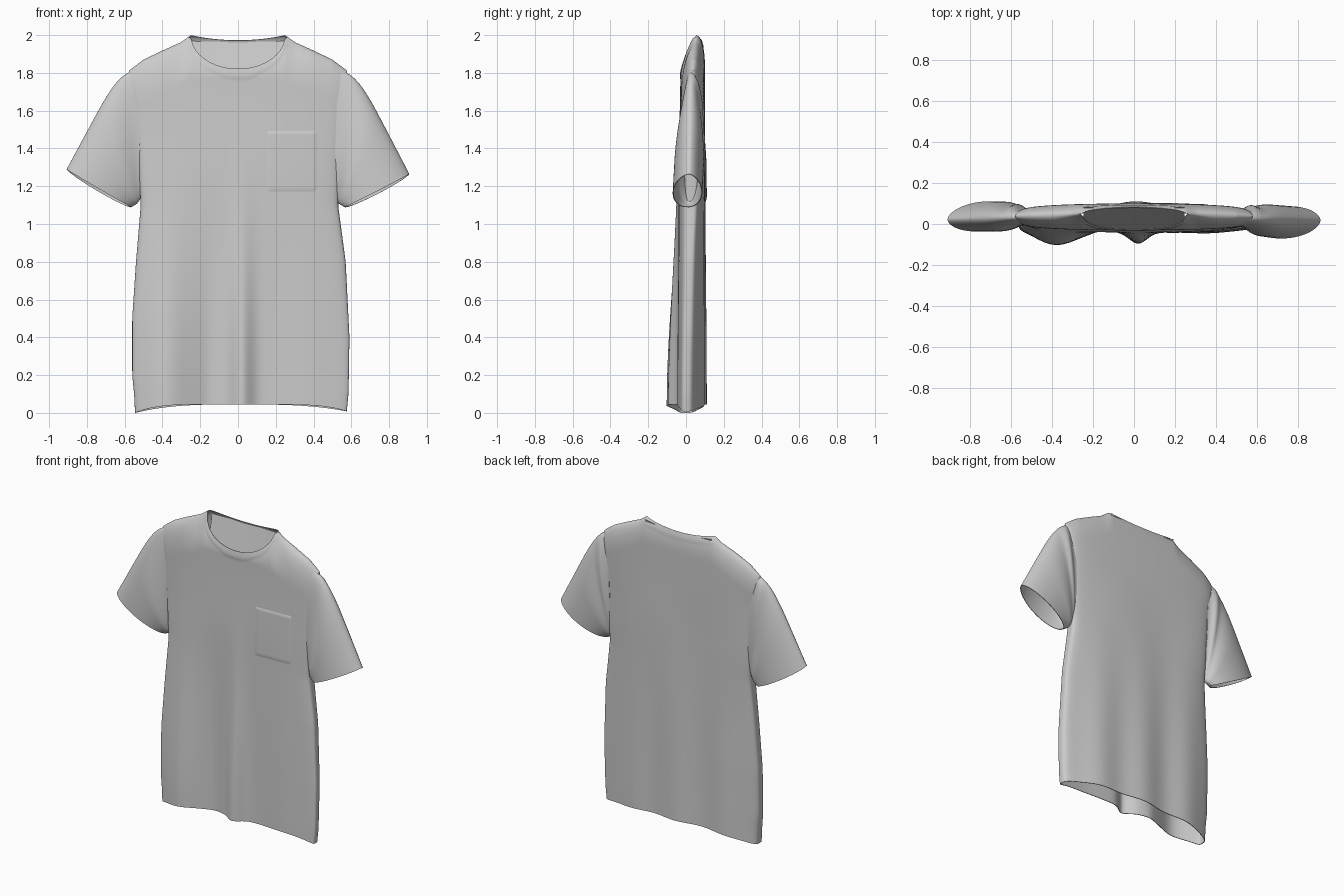
import bpy, bmesh
from math import sin, cos, pi, exp, sqrt

if "Cube" in bpy.data.objects:
    bpy.data.objects.remove(bpy.data.objects["Cube"])


def interp(pts, x):
    """Piecewise interpolation through (x, value) points."""
    if x <= pts[0][0]:
        return pts[0][1]
    for (a, p), (b, q) in zip(pts, pts[1:]):
        if x <= b:
            return p + (q - p) * (x - a) / (b - a)
    return pts[-1][1]


def soft(pts, x):
    """Interpolation over 0..1 with rounded corners."""
    w = min(.1, x, 1 - x)
    return sum(interp(pts, x + w * k / 3) for k in range(-3, 4)) / 7


def smooth(x):
    x = max(0.0, min(1.0, x))
    return x * x * (3 - 2 * x)


def loft(name, rings, closed=True, thick=0.004):
    """Skin a list of point rings into a thin cloth object."""
    bm = bmesh.new()
    rows = [[bm.verts.new(p) for p in r] for r in rings]
    n = len(rows[0])
    for j in range(len(rows) - 1):
        for i in range(n if closed else n - 1):
            k = (i + 1) % n
            bm.faces.new((rows[j][i], rows[j][k], rows[j + 1][k], rows[j + 1][i]))
    bmesh.ops.remove_doubles(bm, verts=bm.verts, dist=0.0004)
    bmesh.ops.recalc_face_normals(bm, faces=bm.faces)
    me = bpy.data.meshes.new(name)
    bm.to_mesh(me)
    bm.free()
    ob = bpy.data.objects.new(name, me)
    bpy.context.collection.objects.link(ob)
    bpy.ops.object.select_all(action='DESELECT')
    ob.select_set(True)
    bpy.context.view_layer.objects.active = ob
    if thick:
        mod = ob.modifiers.new("cloth", 'SOLIDIFY')
        mod.thickness = thick
        mod.offset = -1
        bpy.ops.object.modifier_apply(modifier=mod.name)
    bpy.ops.object.shade_smooth_by_angle(angle=0.9)
    return ob


# Body outline: side widths, shoulder slope and neckline
LEFT = [(0, .545), (.1, .55), (.2, .56), (.5, .56), (.8, .54), (1.1, .515), (1.4, .53), (1.7, .555), (1.82, .575)]
RIGHT = [(0, .575), (.1, .585), (.4, .59), (.8, .57), (1.1, .53), (1.4, .54), (1.7, .56), (1.82, .575)]
SHOULDER = [(.25, 2.0), (.3, 1.963), (.4, 1.918), (.5, 1.87), (.58, 1.81)]
NECK = .25


def neckline(x, front):
    a = abs(x) / NECK
    if a >= 1:
        return interp(SHOULDER, abs(x))
    return 2 - (.178 * sqrt(1 - a * a) if front else .027 * (1 - a * a))


def sheet_y(x, z, front):
    """Depth of the front or back cloth, with hanging folds near the hem."""
    w = smooth((1.5 - z) / 1.5)
    if front:
        y = -.03 - .012 * smooth((1.8 - z) / .6)
        y -= .075 * w * exp(-((x + .39) / .14) ** 2)
        y -= .054 * w * exp(-((x - .02) / .06) ** 2)
        y += .012 * w * exp(-((x + .15) / .06) ** 2)
        y -= .008 * w * exp(-((x - .37) / .12) ** 2)
        return y
    return .1 + .01 * w * cos(18 * x) + .004 * sin(9 * x) * smooth((1.7 - z) / .4)


def body_point(u, sn, front, s):
    x0 = .577 * u
    top = neckline(x0, front)
    hem = .045 - (.045 if u < 0 else .037) * abs(u) ** (5 if front else 3)
    z = hem + (top - hem) * (1 - (1 - s) ** 1.5)
    width = interp(LEFT if u < 0 else RIGHT, z)
    x = u * (width + (.577 - width) * smooth((z - 1.6) / .22))
    low = smooth((1.2 - z) / 1.2)
    side = .03 - .03 * low
    e = sn ** (.4 if front else .4 + .25 * smooth((1.3 - z) / .5))
    y = side + (sheet_y(x, z, front) - side) * e
    drop = interp(SHOULDER, abs(x0)) - z                   # rounding into the shoulder ridge
    k = max(0, min(1, drop / (.22 if front else .16)))
    ridge = .058 - .02 * abs(u)
    f = sqrt(1 - (1 - k) ** 2)
    if front:                                              # flatter slope around the neck
        b = smooth((abs(x0) - .22) / .2)
        f = b * f + (1 - b) * (1 - (1 - k) ** 1.6)
    y = ridge + (y - ridge) * f
    if abs(x0) < NECK and top - z < .045:                  # ribbed collar band
        y += -.003 if front else .002
    return (x, y, z)


N, ROWS = 240, 70
rings = []
for j in range(ROWS + 1):
    ring = []
    for i in range(N):
        t = 2 * pi * i / N
        ring.append(body_point(cos(t), abs(sin(t)), sin(t) < 0, j / ROWS))
    rings.append(ring)
loft("shirt_body", rings)

# Inner neck panel: hangs from the back neckline down to the front cloth
panel = []
for j in range(11):
    s, row = j / 10, []
    for i in range(31):
        x = -.245 + .49 * i / 30
        z0 = neckline(x, False) - .012
        z1 = 1.5
        row.append((x, .08 * (1 - s) + (sheet_y(x, z1, True) + .008) * s, z0 + (z1 - z0) * s))
    panel.append(row)
loft("inner_neck_panel", panel, closed=False, thick=0)

# Sleeves: sections fan from the armhole to the cuff
TOP_X = [(0, .53), (.12, .58), (.25, .625), (.45, .695), (.7, .79), (1, .907)]
TOP_Z = [(0, 1.822), (.12, 1.8), (.25, 1.77), (.45, 1.67), (.7, 1.49), (1, 1.265)]
LOW_X = [(0, .505), (.3, .525), (.6, .537), (1, .565)]
LOW_Z = [(0, 1.15), (.3, 1.12), (.6, 1.105), (1, 1.09)]


def sleeve(name, sgn, y_in, y_out, lift, tip):
    M, K = 64, 26
    rings = []
    for j in range(K + 1):
        t = j / K
        tx, tz = soft(TOP_X, t), soft(TOP_Z, t) + lift * t
        lx, lz = soft(LOW_X, t), soft(LOW_Z, t)
        mid = y_in[0] + (y_out[0] - y_in[0]) * t
        half = y_in[1] + (y_out[1] - y_in[1]) * smooth(t * 1.6)
        ring = []
        for i in range(M):
            a = 2 * pi * i / M
            h, s = (1 + cos(a)) / 2, sin(a)
            d = abs(s) ** (.85 + .25 * t) * (1 if s > 0 else -1)
            y = mid + half * d + tip * t * cos(a)
            if d > 0:                                     # seam pucker at the back
                y += .025 * d * h * exp(-((t - .18) / .08) ** 2)
            z = lz + (tz - lz) * h - t * (.008 * d + .012 * abs(d))
            ring.append((sgn * (lx + (tx - lx) * h), y, z))
        rings.append(ring)
    loft(name, rings)


sleeve("left_sleeve", -1, (.035, .042), (.037, .072), .025, -.015)
sleeve("right_sleeve", 1, (.03, .045), (.008, .078), 0, .01)


def pocket(name, x0, x1, z0, z1, out, n=20):
    """Patch that follows the body front; its sides sink in, its top stands proud."""
    rings = []
    for j in range(n + 1):
        z = z0 + (z1 - z0) * j / n
        row = []
        for i in range(n + 1):
            x = x0 + (x1 - x0) * i / n
            u = x / interp(RIGHT, z)
            e = (1 - u * u) ** .2
            d = -.002 if i in (0, n) or j == 0 else out
            row.append((x, .03 + (sheet_y(x, z, True) - .03) * e - d, z))
        rings.append(row)
    rings.append([(x, y + out + .002, z + .008) for x, y, z in rings[-1]])
    loft(name, rings, closed=False, thick=0)


# Chest pocket
pocket("chest_pocket", .15, .42, 1.165, 1.488, .003)
